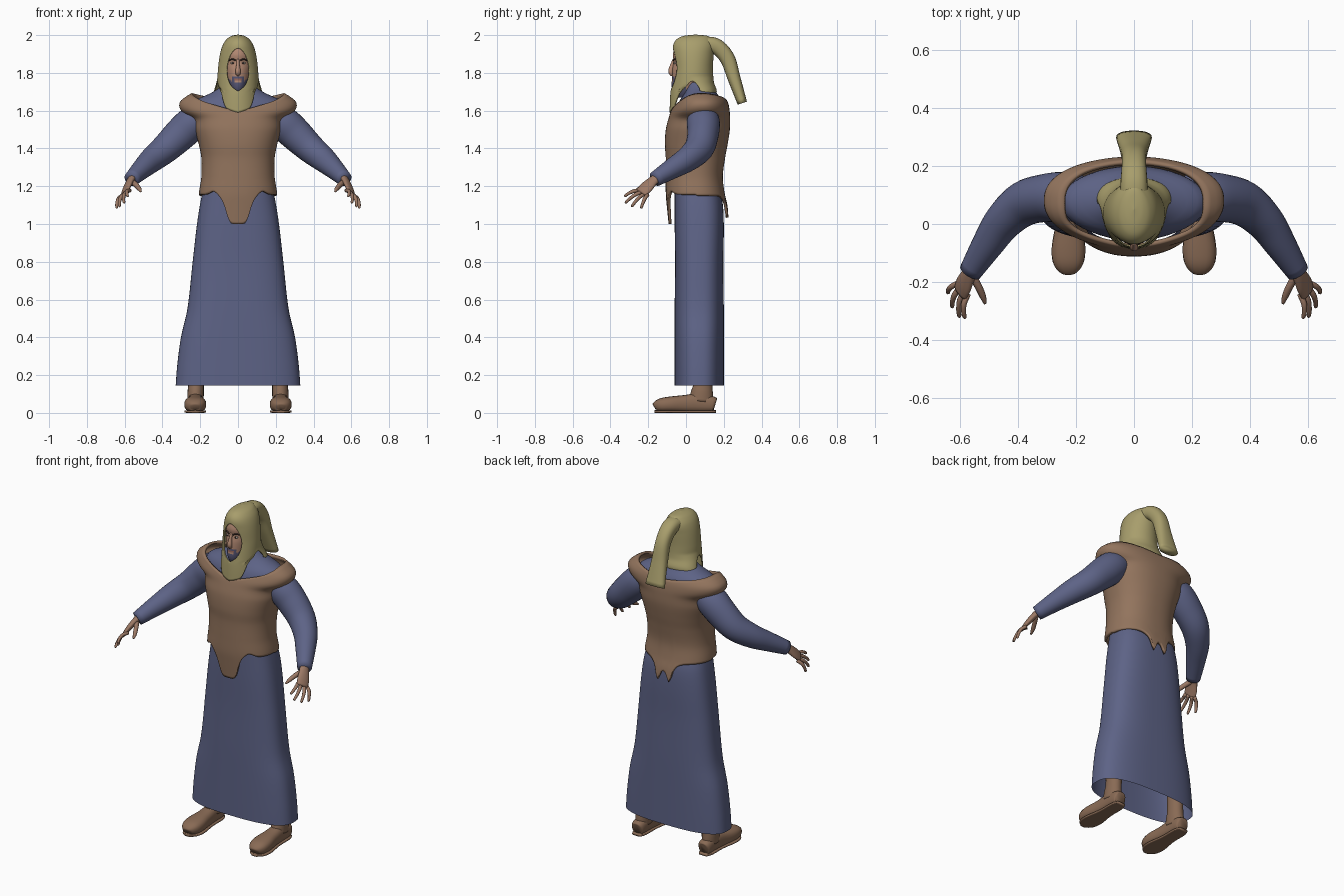
import bpy, bmesh, math
from mathutils import Vector

cube = bpy.data.objects.get("Cube")
if cube:
    bpy.data.objects.remove(cube, do_unlink=True)


def material(name, r, g, b):
    mat = bpy.data.materials.new(name)
    mat.use_nodes = True
    mat.diffuse_color = (r, g, b, 1)
    shader = mat.node_tree.nodes["Principled BSDF"]
    shader.inputs["Base Color"].default_value = (r, g, b, 1)
    shader.inputs["Roughness"].default_value = 0.8
    return mat


blue = material("blue_cloth", .11, .125, .24)
brown = material("brown_leather", .29, .175, .11)
boot_brown = material("boot_leather", .25, .145, .09)
khaki = material("khaki_cloth", .39, .34, .15)
skin = material("face_skin", .45, .25, .17)
hand_skin = material("hand_skin", .33, .19, .13)
stubble = material("stubble", .09, .09, .17)
dark = material("dark_hair", .05, .03, .025)
white = material("eye_white", .5, .45, .4)
lip = material("lips", .3, .13, .1)


def clamp(value):
    return max(0, min(1, value))


def sample(keys, k):
    """Smooth interpolation of rows whose first entry is the parameter."""
    k = max(keys[0][0], min(keys[-1][0], k))
    i = 0
    while i < len(keys) - 2 and k > keys[i + 1][0]:
        i += 1

    def slope(j, c):
        a, b = keys[max(j - 1, 0)], keys[min(j + 1, len(keys) - 1)]
        return (b[c] - a[c]) / (b[0] - a[0])

    p, q = keys[i], keys[i + 1]
    h = q[0] - p[0]
    f = (k - p[0]) / h
    s = f * f * (3 - 2 * f)
    return [p[c] + (q[c] - p[c]) * s + h * f * (1 - f) * ((1 - f) * slope(i, c) - f * slope(i + 1, c))
            for c in range(1, len(p))]


def finish(name, bm, mats, paint=None, thick=0):
    bmesh.ops.remove_doubles(bm, verts=bm.verts, dist=.0002)
    bmesh.ops.recalc_face_normals(bm, faces=bm.faces)
    mesh = bpy.data.meshes.new(name)
    if paint:
        for face in bm.faces:
            face.material_index = paint(face.calc_center_median())
    bm.to_mesh(mesh)
    bm.free()
    mesh.shade_smooth()
    for mat in mats:
        mesh.materials.append(mat)
    obj = bpy.data.objects.new(name, mesh)
    bpy.context.collection.objects.link(obj)
    if thick:
        solid = obj.modifiers.new("thickness", 'SOLIDIFY')
        solid.thickness = thick
        solid.offset = 0
    return obj


def sheet(name, point, cols, rows, mats, paint=None, thick=0):
    """Grid surface from point(u, v); u runs around, v runs upward."""
    bm = bmesh.new()
    grid = [[bm.verts.new(point(c / cols, r / rows)) for c in range(cols + 1)] for r in range(rows + 1)]
    for low, high in zip(grid, grid[1:]):
        for c in range(cols):
            bm.faces.new((low[c], low[c + 1], high[c + 1], high[c]))
    return finish(name, bm, mats, paint, thick)


def ring(keys, z, a, power=2):
    """Point at height z; keys hold z, half width, front y, back y; angle 0 is front."""
    rx, front, back = sample(keys, z)
    s, c = math.sin(a), math.cos(a)
    x = rx * math.copysign(abs(s) ** (2 / power), s)
    y = (front + back) / 2 - (back - front) / 2 * math.copysign(abs(c) ** (2 / power), c)
    return Vector((x, y, z))


def tube(name, path, side, mat, steps=4, cols=20, power=2):
    """Loft along a path of x, y, z, half width (along side), half thickness."""
    keys = [(i, *p) for i, p in enumerate(path)]
    n = (len(path) - 1) * steps
    rows = [sample(keys, i / steps) for i in range(n + 1)]
    bm = bmesh.new()
    rings = []
    for i, row in enumerate(rows):
        tangent = Vector(rows[min(i + 1, n)][:3]) - Vector(rows[max(i - 1, 0)][:3])
        up = tangent.cross(Vector(side)).normalized()
        across = up.cross(tangent).normalized()
        loop = []
        for c in range(cols):
            a = math.tau * c / cols
            ca, sa = math.cos(a), math.sin(a)
            w = row[3] * math.copysign(abs(ca) ** (2 / power), ca)
            t = row[4] * math.copysign(abs(sa) ** (2 / power), sa)
            loop.append(bm.verts.new(Vector(row[:3]) + across * w + up * t))
        rings.append(loop)
    for p, q in zip(rings, rings[1:]):
        for c in range(cols):
            d = (c + 1) % cols
            bm.faces.new((p[c], p[d], q[d], q[c]))
    bm.faces.new(rings[0])
    bm.faces.new(rings[-1])
    return finish(name, bm, [mat])


def ball(name, loc, scale, mat):
    bm = bmesh.new()
    bmesh.ops.create_uvsphere(bm, u_segments=16, v_segments=10, radius=1)
    for v in bm.verts:
        v.co = Vector(loc) + Vector([a * b for a, b in zip(v.co, scale)])
    return finish(name, bm, [mat])


# Long skirt, open at the bottom
skirt = [(.145, .33, -.06, .2), (.25, .322, -.06, .2), (.4, .302, -.06, .2), (.55, .268, -.06, .2),
         (.8, .24, -.058, .198), (1, .217, -.06, .2), (1.12, .198, -.06, .193), (1.2, .18, -.06, .17)]
sheet("skirt", lambda u, v: ring(skirt, .145 + 1.055 * v, math.tau * u, 2.7), 72, 30, [blue])

# Shirt shoulders and collar
shirt = [(1.45, .18, -.06, .19), (1.55, .2, -.06, .2), (1.6, .25, -.052, .2), (1.65, .235, -.035, .19),
         (1.69, .15, -.01, .165), (1.72, .1, 0, .15), (1.75, .07, .005, .14)]
sheet("shirt_shoulders", lambda u, v: ring(shirt, 1.45 + .3 * v, math.tau * u), 48, 20, [blue])

# Leather vest with front flap, twin back tails and shoulder caps
vest = [(1, .2, -.085, .222), (1.1, .2, -.095, .212), (1.16, .2, -.1, .198), (1.25, .187, -.1, .188),
        (1.35, .187, -.1, .2), (1.42, .2, -.105, .213), (1.5, .222, -.1, .225), (1.56, .235, -.085, .226),
        (1.6, .292, -.072, .224), (1.64, .303, -.052, .216), (1.67, .27, -.04, .2), (1.69, .235, -.032, .185)]


def vest_point(u, v):
    a = math.tau * u
    x = abs(.2 * math.sin(a))
    if math.cos(a) > 0:
        hem = 1.155 - .155 / (1 + (x / .055) ** 5) + .02 * math.exp(-((x - .12) / .03) ** 2)
        neck = 1.595 + .092 * abs(math.sin(a))
    else:
        hem = 1.15 - .06 / (1 + (x / .06) ** 4) - .06 * math.exp(-((x - .03) / .014) ** 2)
        neck = 1.65 + .037 * abs(math.sin(a))
    return ring(vest, hem + (neck - hem) * v, a, 2.3)


sheet("vest", vest_point, 128, 44, [brown], thick=.014)

# Head with stubble around the mouth and jaw
head = [(1.67, .03, -.04, .1), (1.7, .043, -.066, .11), (1.73, .052, -.076, .11), (1.77, .063, -.074, .12),
        (1.82, .071, -.072, .12), (1.86, .074, -.066, .12), (1.9, .074, -.069, .12), (1.94, .06, -.052, .11),
        (1.97, .03, -.01, .08)]


def face_paint(p):
    x = abs(p.x)
    if p.y > 0:
        return 0
    if x < .02 and 1.759 < p.z < 1.771:
        return 2
    jaw = p.z < 1.748 + max(0, x - .025) * .9
    around = x < .032 and p.z < 1.778 and (x > .02 or p.z > 1.77)
    return 1 if jaw or around else 0


sheet("head", lambda u, v: ring(head, 1.67 + .3 * v, math.tau * u), 96, 60, [skin, stubble, lip], face_paint)
tube("neck", [(0, .06, 1.55, .055, .055), (0, .05, 1.72, .052, .055), (0, .04, 1.8, .05, .05)], (1, 0, 0), skin)
tube("nose", [(0, -.062, 1.872, .007, .008), (0, -.073, 1.84, .009, .011), (0, -.08, 1.81, .014, .014),
              (0, -.076, 1.793, .012, .01), (0, -.068, 1.785, .005, .004)], (1, 0, 0), skin)


def on_face(x, z, out):
    rx, front, back = sample(head, z)
    return (x, (front + back) / 2 - (back - front) / 2 * math.sqrt(1 - (x / rx) ** 2) - out, z)


# Hood: face opening, pointed front drape and flared back flaps
hood = [(1.59, .105, -.084, .12), (1.65, .108, -.082, .14), (1.7, .108, -.079, .16), (1.75, .106, -.072, .145),
        (1.82, .103, -.064, .14), (1.9, .092, -.066, .143), (1.95, .076, -.064, .145), (1.98, .054, -.042, .13),
        (1.994, .03, -.005, .11), (2, 0, .05, .05)]
hood_hem = [(0, 1.69), (.35, 1.695), (.55, 1.75), (.64, 1.75), (.7, 1.7), (.79, 1.62), (.9, 1.6), (1, 1.59)]


def hood_point(u, v):
    hem = sample(hood_hem, abs(1 - 2 * u))[0]
    z = hem + (2 - hem) * math.sin(v * math.pi / 2)
    opening = .058 * math.sqrt(max(0, 1 - ((z - 1.82) / .11) ** 2))
    start = math.asin(opening / .103) if opening else 0
    a = start + (math.tau - 2 * start) * u
    p = ring(hood, z, a)
    p.x *= 1 + .5 * clamp((1.78 - z) / .09) * clamp(.2 - math.cos(a))
    return p


sheet("hood", hood_point, 96, 56, [khaki], thick=.006)
tube("hood_tail", [(0, .06, 1.945, .05, .04), (0, .15, 1.945, .046, .042), (0, .217, 1.88, .042, .04),
                   (0, .255, 1.77, .048, .034), (0, .298, 1.64, .062, .026)], (1, 0, 0), khaki, 6, 24, 2.4)

for label, s in (("left", 1), ("right", -1)):
    def part(name, path, side, mat, **options):
        mirrored = [(s * p[0], *p[1:]) for p in path]
        return tube(label + "_" + name, mirrored, (s * side[0], *side[1:]), mat, **options)

    # Eyes and brows
    ball(label + "_eye", on_face(s * .027, 1.852, -.003), (.012, .007, .006), white)
    ball(label + "_iris", on_face(s * .027, 1.852, .002), (.005, .004, .005), dark)
    part("brow", [(*on_face(x, z, .001), .004, .004) for x, z in ((.012, 1.866), (.03, 1.873), (.048, 1.866))],
         (0, 0, 1), dark, cols=8)

    # Sleeve
    part("sleeve", [(.19, .09, 1.565, .08, .08), (.245, .092, 1.53, .088, .09), (.305, .09, 1.475, .083, .088),
                    (.38, .07, 1.403, .078, .078), (.45, .01, 1.345, .066, .068), (.505, -.07, 1.295, .055, .055),
                    (.565, -.165, 1.237, .04, .04)], (0, 1, 0), blue, steps=5, cols=28)

    # Hand: palm, thumb and four fingers
    spread = (.045, .06, -.04)
    part("palm", [(.552, -.145, 1.25, .026, .022), (.57, -.175, 1.228, .029, .018), (.588, -.21, 1.194, .037, .015),
                  (.6, -.238, 1.165, .034, .011)], spread, hand_skin)
    part("thumb", [(.56, -.175, 1.225, .014, .014), (.538, -.215, 1.205, .014, .013), (.522, -.25, 1.185, .011, .011),
                   (.514, -.275, 1.172, .005, .005)], spread, hand_skin, cols=10)
    fingers = {"index": ((.579, -.252, 1.178), (.583, -.326, 1.145)), "middle": ((.592, -.24, 1.168), (.602, -.322, 1.11)),
               "ring": ((.606, -.225, 1.157), (.627, -.288, 1.09)), "little": ((.617, -.208, 1.15), (.642, -.238, 1.082))}
    for finger, (base, tip) in fingers.items():
        base, tip = Vector(base), Vector(tip)
        path = []
        for f, r in ((-.15, .01), (.3, .01), (.7, .0085), (.94, .007), (1, .003)):
            p = base.lerp(tip, f) + Vector((.008, 0, .008)) * (f * (1 - f) * 4)
            path.append((*p, r, r))
        part(finger + "_finger", path, spread, hand_skin, steps=3, cols=10)

    # Boot with shaft and sole
    part("boot_shaft", [(.222, .09, .3, .042, .052), (.222, .09, .16, .041, .05), (.224, .085, .11, .043, .058),
                        (.225, .08, .06, .043, .065)], (1, 0, 0), boot_brown)
    part("boot_foot", [(.225, .155, .043, .025, .03), (.225, .14, .046, .039, .042), (.225, .06, .052, .042, .05),
                       (.225, -.01, .048, .048, .046), (.226, -.08, .045, .058, .042), (.227, -.13, .041, .054, .037),
                       (.227, -.16, .034, .036, .026), (.227, -.168, .03, .015, .014)], (1, 0, 0), boot_brown, power=2.5)
    part("boot_sole", [(.225, .158, .007, .028, .007), (.225, .12, .007, .041, .007), (.225, .02, .007, .043, .007),
                       (.226, -.08, .007, .058, .007), (.227, -.14, .007, .048, .007), (.227, -.168, .007, .018, .007)],
         (1, 0, 0), boot_brown, power=5)
